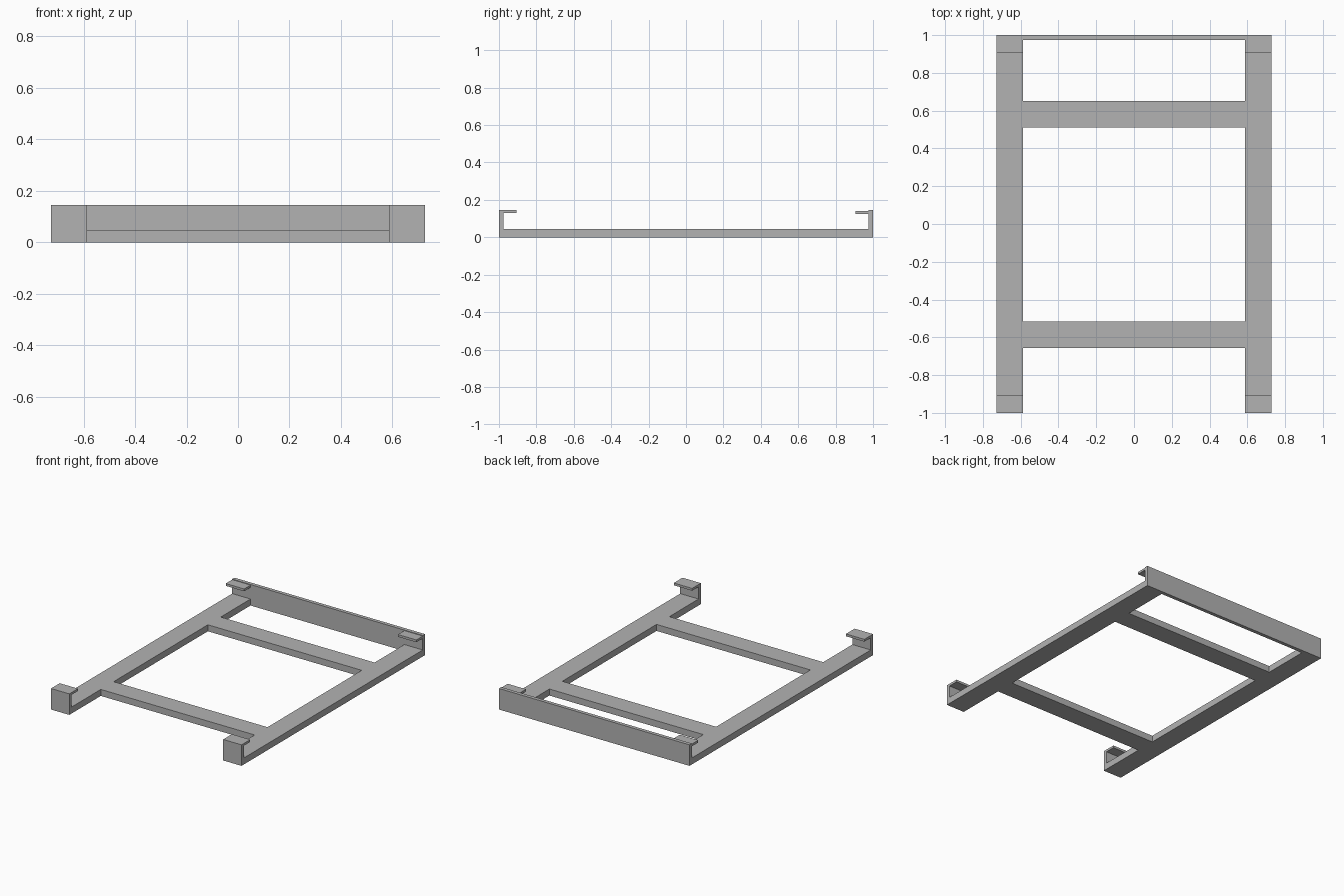
import bpy
import bmesh

cube = bpy.data.objects.get("Cube")
if cube:
    bpy.data.objects.remove(cube, do_unlink=True)

steel = bpy.data.materials.new("plain_grey")
steel.use_nodes = True
GREY = (0.45, 0.45, 0.45, 1)
steel.diffuse_color = GREY
steel.node_tree.nodes["Principled BSDF"].inputs["Base Color"].default_value = GREY

INNER, OUTER = 0.587, 0.727   # side rail extents in x
BAR = 0.045                   # rail thickness
TOP = 0.145                   # overall height
WALL = 0.025                  # upright thickness


def extrude_x(name, profile, x0, x1):
    """Extrude a (y, z) outline along x."""
    bm = bmesh.new()
    face = bm.faces.new([bm.verts.new((x0, y, z)) for y, z in profile])
    new = bmesh.ops.extrude_face_region(bm, geom=[face])["geom"]
    verts = [v for v in new if isinstance(v, bmesh.types.BMVert)]
    bmesh.ops.translate(bm, verts=verts, vec=(x1 - x0, 0, 0))
    bmesh.ops.recalc_face_normals(bm, faces=bm.faces)
    mesh = bpy.data.meshes.new(name)
    bm.to_mesh(mesh)
    bm.free()
    mesh.materials.append(steel)
    obj = bpy.data.objects.new(name, mesh)
    bpy.context.collection.objects.link(obj)
    return obj


def rect(y0, y1, z0, z1):
    return [(y0, z0), (y1, z0), (y1, z1), (y0, z1)]


# Side rails with a hooked lip at both ends
back_top = TOP - 0.004
rail_profile = [
    (-1, 0), (1, 0), (1, TOP), (1 - WALL, TOP),
    (1 - WALL, back_top), (0.905, back_top), (0.905, 0.125), (1 - WALL, 0.125),
    (1 - WALL, BAR), (WALL - 1, BAR),
    (WALL - 1, 0.129), (-0.905, 0.129), (-0.905, TOP), (-1, TOP),
]
extrude_x("left_rail", rail_profile, INNER, OUTER)
extrude_x("right_rail", rail_profile, -OUTER, -INNER)

# Flat crossbars joining the rails
extrude_x("front_crossbar", rect(-0.657, -0.517, 0, BAR), -INNER, INNER)
extrude_x("back_crossbar", rect(0.51, 0.65, 0, BAR), -INNER, INNER)

# Upright back wall between the rail ends
extrude_x("back_wall", rect(1 - WALL, 1, 0, TOP), -INNER, INNER)
